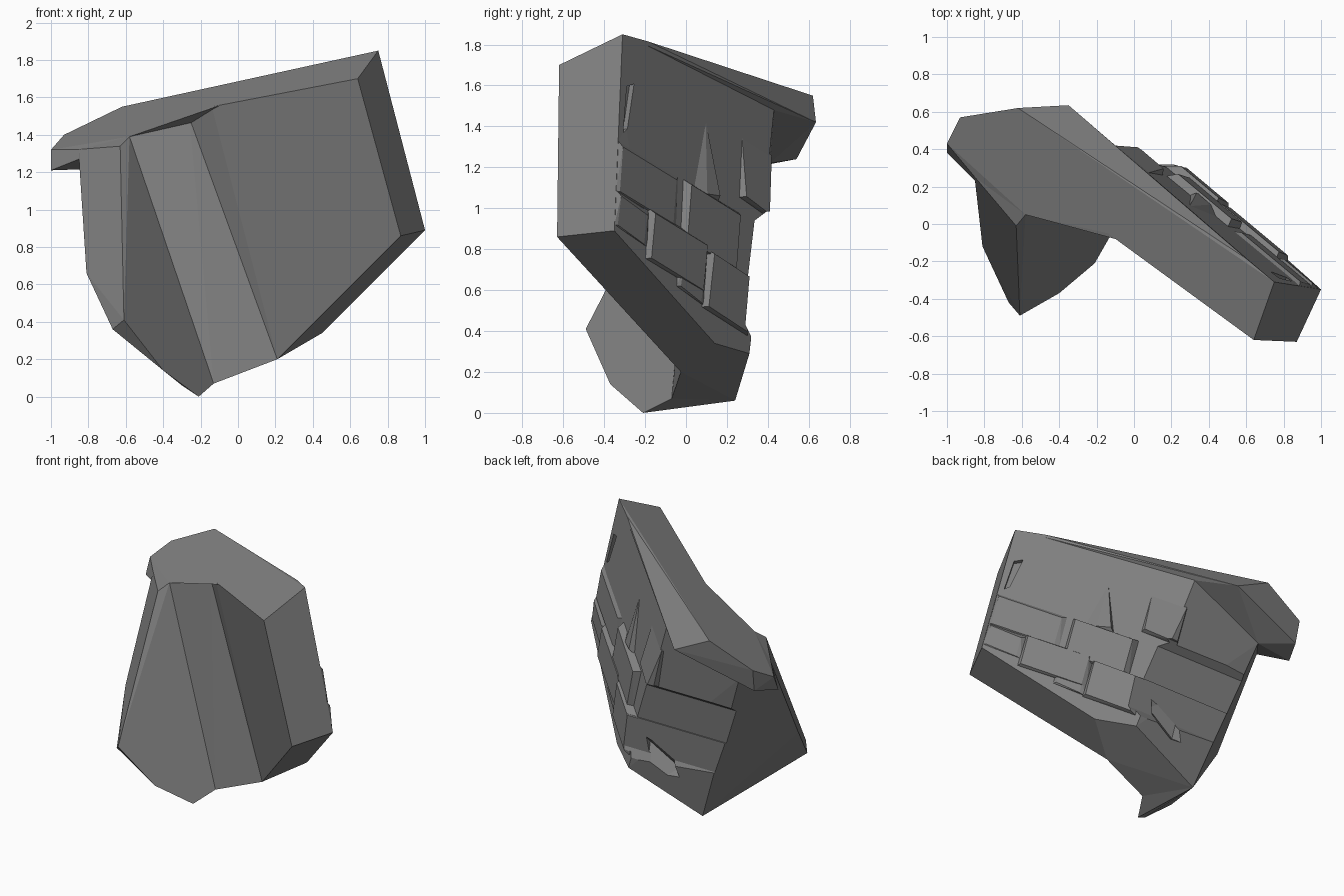
import bpy, bmesh
from mathutils import Vector as V

if "Cube" in bpy.data.objects:
    bpy.data.objects.remove(bpy.data.objects["Cube"])

# shared corner points
T = V((.75, -.31, 1.85))       # top right peak
E = V((.60, -.185, 1.815))     # end of the top ridge
R = V((1.0, -.35, .89))        # right tip
K = V((-.156, .43, 1.48))      # back wall upper corner
G = V((-.71, .41, 1.22))       # back left corner below the overhang
B = V((.24, .31, .29))         # back wall lower corner
L = V((-.30, .24, .06))        # rear bottom corner
S0, S1 = V((-.58, .05, 1.39)), V((-.13, -.07, .07))   # wing / strip crease
Q, P1 = V((-.26, .065, 1.49)), V((.21, -.025, .20))   # strip / plate crease
P0 = V((-.14, -.05, 1.55))     # cap edge above that crease
W = V((-.85, .23, 1.27))       # left corner below the overhang
W2 = V((-.85, .25, 1.322))


def hull(name, pts):
    """Convex chunk of rock around the given points."""
    bm = bmesh.new()
    for p in pts:
        bm.verts.new(p)
    res = bmesh.ops.convex_hull(bm, input=bm.verts[:])
    junk = {e for e in res["geom_interior"] + res["geom_unused"]
            if isinstance(e, bmesh.types.BMVert)}
    if junk:
        bmesh.ops.delete(bm, geom=list(junk), context='VERTS')
    bmesh.ops.recalc_face_normals(bm, faces=bm.faces[:])
    me = bpy.data.meshes.new(name)
    bm.to_mesh(me)
    bm.free()
    ob = bpy.data.objects.new(name, me)
    bpy.context.collection.objects.link(ob)
    return ob


def combine(base, other, op='UNION'):
    m = base.modifiers.new("join", 'BOOLEAN')
    m.operation, m.solver, m.object = op, 'EXACT', other
    dg = bpy.context.evaluated_depsgraph_get()
    dg.update()
    me = bpy.data.meshes.new_from_object(base.evaluated_get(dg))
    base.modifiers.clear()
    base.data = me
    bpy.data.objects.remove(other)


# thick right plate
rock = hull("rock", [(.64, -.62, 1.70), (.87, -.63, .86), P0, Q, P1, T, E, R, K, B,
                     (.45, .14, .34)])
# middle strip between plate and wing
combine(rock, hull("strip", [S0, S1, Q, P1, K, G, B, L]))
# front left wing
combine(rock, hull("wing", [(-.63, -.01, 1.339), (-.61, -.49, .41), (-.40, -.37, .14),
                            (-.21, -.21, 0), S1, S0, W, W2, (-.81, -.12, .66),
                            (-.67, -.42, .36), G, L]))
# overhanging cap
combine(rock, hull("cap", [T, E, P0, Q, S0, W, W2, (-1, .43, 1.32), (-.93, .57, 1.40),
                           (-.62, .62, 1.55), (-.35, .635, 1.42), (-1, .38, 1.21),
                           (-.92, .54, 1.24), K, G]))

# wall coordinates: a along the back wall, b down, d outwards
N = (K - T).cross(R - T).normalized()
if N.y < 0:
    N.negate()


def wall(a, b, d):
    return T + (K - T) * a + (R - T) * b + N * d


def block(a0, a1, b0, b1, dt, db, ramp=.03, slope=.03):
    """Abutting ledge: depth dt at its top, db at its foot, bevelled top and sides."""
    pts = []
    for a, ia in ((a0, a0 + .015), (a1, a1 - .03)):
        k = slope * (a - a0) / (a1 - a0)
        for b, ib, d in ((b0, b0 + ramp, dt), (b1, b1 - .005, db)):
            pts += [wall(a, b + k, -.002), wall(a, b + k, -.1), wall(ia, ib + k, d)]
    return hull("ledge", pts)


# courses of stepped blocks
for args in ((.00, .40, .54, .80, .018, .010), (.43, .80, .57, .88, .042, .030),
             (.00, .22, .79, .97, .020, .005), (.21, .60, .80, 1.06, .036, .022),
             (.59, .89, .86, 1.16, .048, .026), (.42, .60, .99, 1.12, .022, .010),
             (.80, 1.0, .20, .52, .012, .030, .12)):
    combine(rock, block(*args))
# sloping spur above the middle course
combine(rock, hull("spur", [wall(a, b, d) for a, b, d in (
    (.56, .22, 0), (.50, .60, .0), (.66, .60, 0), (.64, .58, .035), (.56, .60, .03),
    (.60, .60, -.1), (.58, .3, -.1))]))

# stepped recesses across the lower back, then chips
for prof in ([(.395, .985), (.335, .94), (.303, .67), (.7, .67), (.7, .985)],
             [(.312, .68), (.29, .43), (.32, .37), (.7, .37), (.7, .68)]):
    combine(rock, hull("recess", [(x, y, z) for x in (-.9, .9) for y, z in prof]),
            'DIFFERENCE')
combine(rock, hull("chip", [wall(a, b, d) for a, b in ((.04, .25), (.085, .22), (.03, .49),
                                                       (.055, .46))
                            for d in (-.025, .1)]), 'DIFFERENCE')
combine(rock, hull("chip", [(.10, .262, .50), (-.12, .24, .36), (.12, .4, .66), (-.08, .4, .60),
                            (-.22, .4, .24), (.05, .4, .22)]), 'DIFFERENCE')

# merge coplanar triangles into clean flat faces
bm = bmesh.new()
bm.from_mesh(rock.data)
bmesh.ops.remove_doubles(bm, verts=bm.verts[:], dist=.0005)
bmesh.ops.dissolve_limit(bm, angle_limit=.06, verts=bm.verts[:], edges=bm.edges[:])
bm.to_mesh(rock.data)
bm.free()

# dark grey stone
stone = bpy.data.materials.new("stone")
stone.diffuse_color = (.22, .22, .22, 1)
stone.use_nodes = True
stone.node_tree.nodes["Principled BSDF"].inputs["Base Color"].default_value = stone.diffuse_color
rock.data.materials.clear()
rock.data.materials.append(stone)
for p in rock.data.polygons:
    p.material_index = 0
